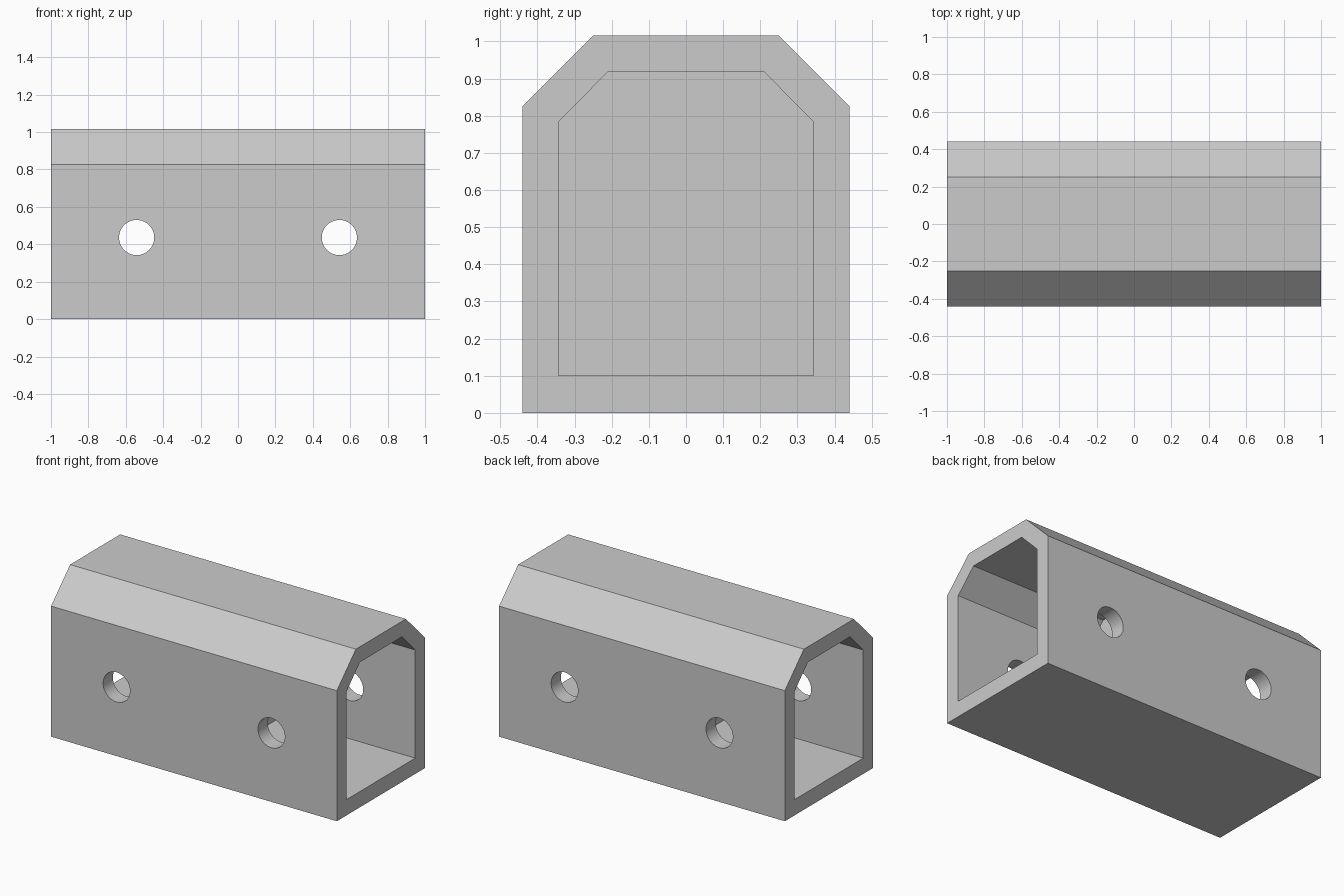
import bpy
import bmesh
import math

cube = bpy.data.objects.get("Cube")
if cube:
    bpy.data.objects.remove(cube, do_unlink=True)

grey = bpy.data.materials.new("plain grey")
grey.use_nodes = True
colour = (0.6, 0.6, 0.6, 1.0)
grey.diffuse_color = colour
grey.node_tree.nodes["Principled BSDF"].inputs["Base Color"].default_value = colour


def profile(half_width, bottom, shoulder, half_top, top):
    """Bevelled-roof outline as (y, z) points."""
    right = [(half_width, bottom), (half_width, shoulder), (half_top, top)]
    return right + [(-y, z) for y, z in reversed(right)]


def prism(name, outline, x0, x1):
    """Extrude an outline along x."""
    bm = bmesh.new()
    face = bm.faces.new([bm.verts.new((x0, y, z)) for y, z in outline])
    moved = bmesh.ops.extrude_face_region(bm, geom=[face])["geom"]
    verts = [v for v in moved if isinstance(v, bmesh.types.BMVert)]
    bmesh.ops.translate(bm, verts=verts, vec=(x1 - x0, 0, 0))
    bmesh.ops.recalc_face_normals(bm, faces=bm.faces)
    mesh = bpy.data.meshes.new(name)
    bm.to_mesh(mesh)
    bm.free()
    mesh.materials.append(grey)
    ob = bpy.data.objects.new(name, mesh)
    bpy.context.collection.objects.link(ob)
    return ob


# Outer housing, solid before cutting
housing = prism("housing", profile(0.44, 0, 0.826, 0.25, 1.016), -1, 1)

cutters = []
for side in (-1, 1):
    # Pocket from each end, leaving a central partition
    inner = profile(0.343, 0.1, 0.784, 0.21, 0.918)
    cutters.append(prism("pocket_cutter", inner, *sorted((side * 0.05, side * 1.1))))
    # Round hole through both side walls
    bpy.ops.mesh.primitive_cylinder_add(
        vertices=64, radius=0.094, depth=1.2,
        location=(side * 0.542, 0, 0.436), rotation=(math.pi / 2, 0, 0))
    hole = bpy.context.object
    hole.name = "hole_cutter"
    hole.data.materials.append(grey)
    cutters.append(hole)

bpy.ops.object.select_all(action='DESELECT')
housing.select_set(True)
bpy.context.view_layer.objects.active = housing
for cutter in cutters:
    cutter.hide_render = True
    mod = housing.modifiers.new("cut", 'BOOLEAN')
    mod.operation = 'DIFFERENCE'
    mod.solver = 'EXACT'
    mod.object = cutter
    bpy.ops.object.modifier_apply(modifier=mod.name)
for cutter in cutters:
    bpy.data.objects.remove(cutter, do_unlink=True)

bpy.ops.object.shade_smooth_by_angle(angle=math.radians(30))
